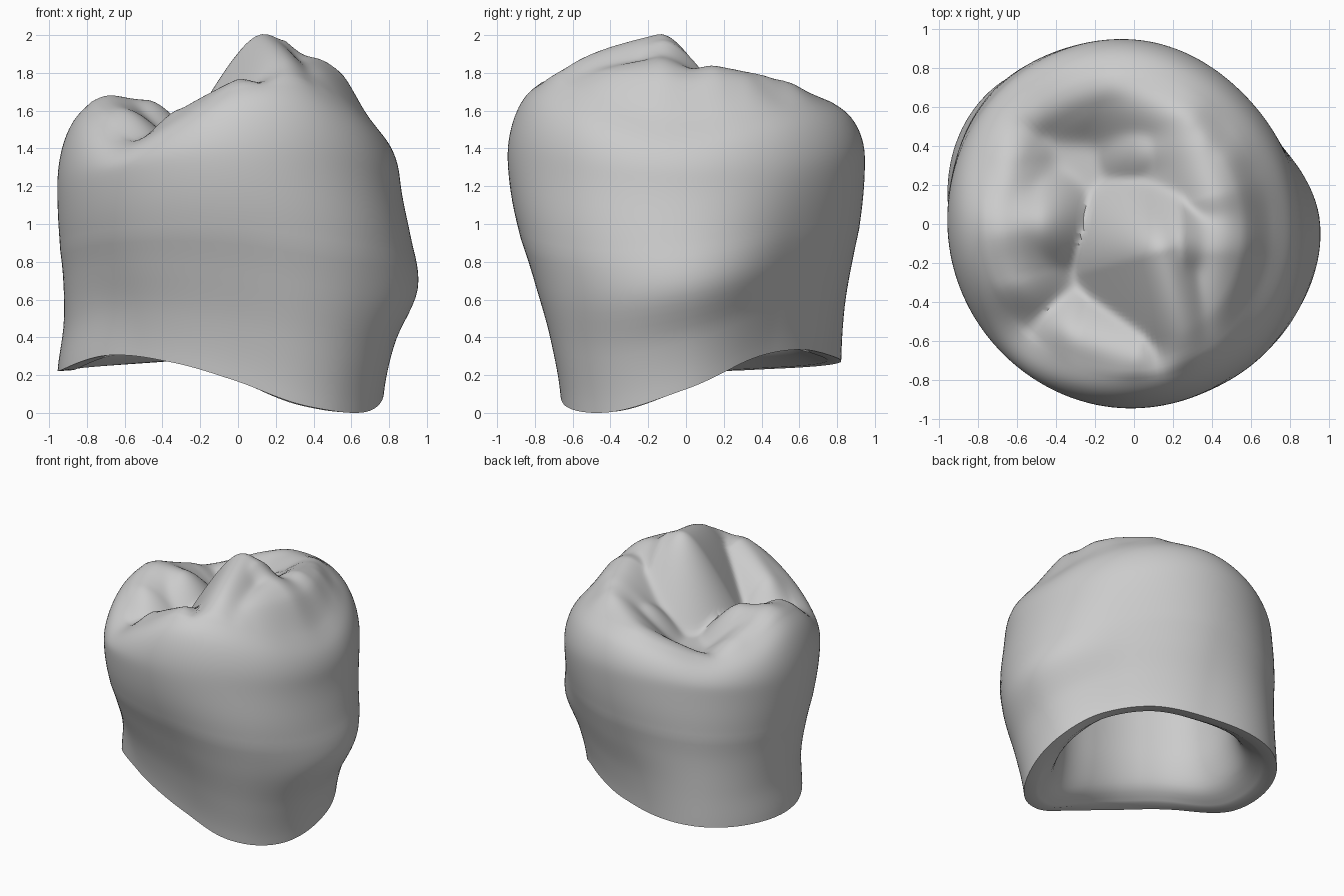
import bpy, bmesh, math

SEGMENTS = 160
SIDE_RINGS, EDGE_RINGS, TOP_RINGS, CAVITY_RINGS = 26, 14, 40, 26
WALL = 0.08

old_cube = bpy.data.objects.get("Cube")
if old_cube:
    bpy.data.objects.remove(old_cube, do_unlink=True)

# Radii from the neck up to the shoulder, one row per eighth of a turn from +x
SIDE = [
    (.77, .83, .95, .915, .86),
    (.67, .72, .79, .84, .87),
    (.76, .80, .87, .93, .95),
    (1.0, .99, .985, .995, .975),
    (.94, .91, .92, .95, .96),
    (.72, .76, .84, .92, .95),
    (.66, .715, .81, .91, .95),
    (.77, .83, .91, .95, .92),
]
# Heights of the neck edge and of the outer crest, spread evenly over one turn
NECK = [.12, .28, .33, .30, .26, .23, .22, .30, .26, .16, .03, .0]
CREST = [1.60, 1.66, 1.72, 1.74, 1.73, 1.65, 1.54, 1.6,
         1.77, 1.70, 1.48, 1.66, 1.86, 1.88, 1.76, 1.64]

# Cusp ridges: start point, end point, steepness
RIDGES = [
    ((.14, -.14, 2.0), (.28, -.65, 1.88), 1.8),
    ((.25, -.12, 1.96), (.7, -.1, 1.62), 1.5),
    ((.4, -.15, 1.88), (.4, -.55, 1.83), 1),
    ((.45, -.1, 1.83), (.45, .3, 1.8), 1),
    ((.42, .15, 1.84), (.3, .55, 1.77), 1.2),
    ((.3, .55, 1.77), (-.1, .75, 1.67), 1.2),
    ((.35, .4, 1.78), (.1, .38, 1.64), 1.4),
    ((-.1, .75, 1.67), (-.5, .62, 1.53), 1.2),
    ((-.72, .3, 1.62), (-.7, -.05, 1.7), 1.1),
    ((-.7, -.05, 1.7), (-.65, -.28, 1.65), 1.2),
    ((-.7, 0, 1.69), (-.5, 0, 1.66), 1.4),
    ((-.3, -.62, 1.64), (0, -.7, 1.8), 1.4),
]
FLOOR = 1.4

# Cavity profile: bevel inside the neck, steep walls, rounded ceiling
CAVITY_WIDTH = (1, .84, .76, .73, .68, .45, 0)
CAVITY_RISE = (0, .1, .3, .58, .85, .98, 1)
CEILING = 1.15


def spline(a, b, c, d, t):
    return b + .5 * t * (c - a + t * (2*a - 5*b + 4*c - d + t * (3*(b - c) + d - a)))


def around(values, angle):
    """Smooth closed interpolation of values spread over one turn."""
    n = len(values)
    f = angle / math.tau * n
    i = math.floor(f)
    return spline(*(values[(i + k) % n] for k in (-1, 0, 1, 2)), f - i)


def along(values, t):
    """Smooth open interpolation for t from 0 to 1."""
    n = len(values) - 1
    i = min(int(t * n), n - 1)
    return spline(*(values[max(0, min(n, i + k))] for k in (-1, 0, 1, 2)), t * n - i)


def side_radius(angle, t):
    return along([around(column, angle) for column in zip(*SIDE)], t)


def shoulder(angle):
    return 1.27 - .07 * math.cos(2 * angle)


def chewing_height(x, y):
    """Smooth maximum of all ridges, so that grooves form where they meet."""
    blend, soft = .022, .15
    total = math.exp((FLOOR - 1.5) / blend)
    for (ax, ay, az), (bx, by, bz), steep in RIDGES:
        dx, dy = bx - ax, by - ay
        u = max(0, min(1, ((x - ax) * dx + (y - ay) * dy) / (dx * dx + dy * dy)))
        d = math.hypot(x - ax - u * dx, y - ay - u * dy)
        z = az + u * (bz - az) - steep * (math.hypot(d, soft) - soft)
        total += math.exp((z - 1.5) / blend)
    return 1.5 + blend * math.log(total)


def polar(r, angle, z):
    return (r * math.cos(angle), r * math.sin(angle), z)


def side_point(angle, t):
    low = around(NECK, angle)
    return polar(side_radius(angle, t), angle, low + t * (shoulder(angle) - low))


def top_point(angle, rho):
    """Cusps inside, fading to an even crest that rounds over to the shoulder."""
    x, y, base = polar(rho * side_radius(angle, 1), angle, shoulder(angle))
    fade = max(0, min(1, (rho - .64) / .28))
    fade *= fade * (3 - 2 * fade)
    h = (1 - fade) * chewing_height(x, y) + fade * around(CREST, angle)
    return (x, y, base + (h - base) * math.sqrt(1 - rho ** 5))


def cavity_point(angle, t):
    low = around(NECK, angle) + .005
    r = (side_radius(angle, 0) - WALL) * along(CAVITY_WIDTH, t)
    return polar(r, angle, low + (CEILING - low) * along(CAVITY_RISE, t))


# Rings run from the cavity ceiling, round the neck edge, to the chewing surface
layers = [(cavity_point, 1 - i / CAVITY_RINGS) for i in range(1, CAVITY_RINGS + 1)]
layers += [(side_point, i / SIDE_RINGS) for i in range(SIDE_RINGS + 1)]
edge = [math.cos(i / EDGE_RINGS * math.pi / 7) for i in range(1, EDGE_RINGS + 1)]
layers += [(top_point, rho) for rho in edge]
layers += [(top_point, edge[-1] * (1 - i / TOP_RINGS)) for i in range(1, TOP_RINGS)]

bm = bmesh.new()
angles = [i * math.tau / SEGMENTS for i in range(SEGMENTS)]
rings = [[bm.verts.new(point(a, t)) for a in angles] for point, t in layers]
for lower, upper in zip(rings, rings[1:]):
    for i in range(SEGMENTS):
        j = (i + 1) % SEGMENTS
        bm.faces.new((lower[i], lower[j], upper[j], upper[i]))
ceiling = bm.verts.new((0, 0, CEILING))
summit = bm.verts.new((0, 0, chewing_height(0, 0)))
for i in range(SEGMENTS):
    j = (i + 1) % SEGMENTS
    bm.faces.new((rings[0][j], rings[0][i], ceiling))
    bm.faces.new((rings[-1][i], rings[-1][j], summit))

# Soften the shoulder where the side turns into the top
rim = CAVITY_RINGS + SIDE_RINGS
band = [v for ring in rings[rim - 8:rim + EDGE_RINGS + 4] for v in ring]
for _ in range(14):
    bmesh.ops.smooth_vert(bm, verts=band, factor=.5,
                          use_axis_x=True, use_axis_y=True, use_axis_z=True)

# Stand the crown on the ground
bottom = min(v.co.z for v in bm.verts)
for v in bm.verts:
    v.co.z -= bottom
bmesh.ops.recalc_face_normals(bm, faces=bm.faces)

mesh = bpy.data.meshes.new("tooth_crown")
bm.to_mesh(mesh)
bm.free()
crown = bpy.data.objects.new("tooth_crown", mesh)
bpy.context.collection.objects.link(crown)

grey = bpy.data.materials.new("plain_grey")
grey.use_nodes = True
colour = (.6, .6, .6, 1)
grey.diffuse_color = colour
grey.node_tree.nodes["Principled BSDF"].inputs["Base Color"].default_value = colour
mesh.materials.append(grey)

bpy.context.view_layer.objects.active = crown
crown.select_set(True)
bpy.ops.object.shade_smooth_by_angle(angle=math.radians(50))
